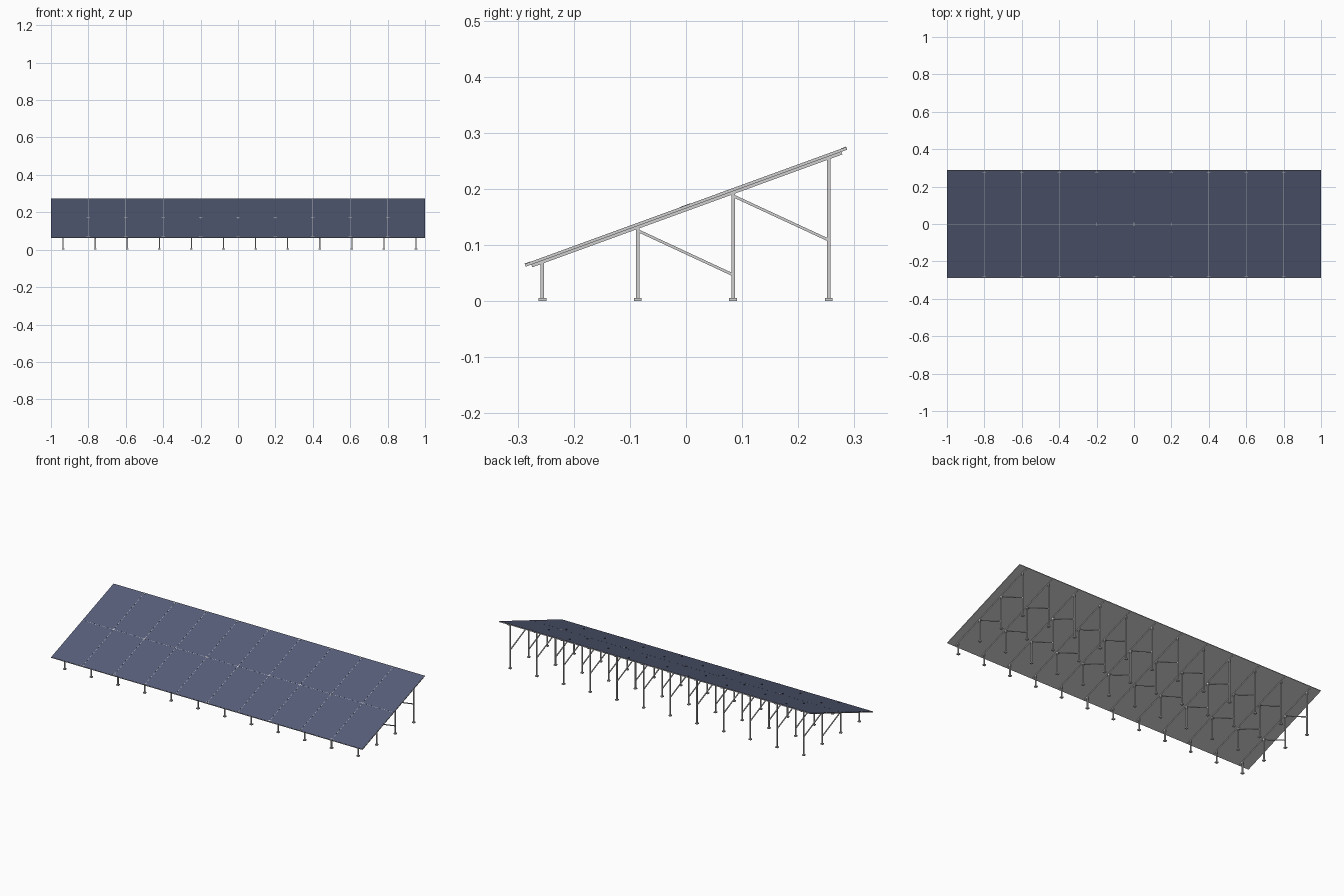
import bpy, math
from mathutils import Matrix, Vector

if "Cube" in bpy.data.objects:
    bpy.data.objects.remove(bpy.data.objects["Cube"])

TILT = math.radians(20)
CENTRE = Vector((0, 0, 0.168))
SLOPE = Matrix.Translation(CENTRE) @ Matrix.Rotation(TILT, 4, 'X')


def material(name, rgb):
    m = bpy.data.materials.new(name)
    m.diffuse_color = (*rgb, 1)
    m.use_nodes = True
    m.node_tree.nodes["Principled BSDF"].inputs["Base Color"].default_value = m.diffuse_color
    return m


silver = material("silver_metal", (0.62, 0.62, 0.62))
blue = material("panel_blue", (0.095, 0.112, 0.195))


def box(name, loc, size, mat, frame=Matrix.Identity(4)):
    """Box at loc with full size, placed in the given frame."""
    bpy.ops.mesh.primitive_cube_add(size=1)
    o = bpy.context.object
    o.name = name
    o.data.transform(frame @ Matrix.Translation(loc) @ Matrix.Diagonal((*size, 1)))
    o.data.materials.append(mat)
    return o


def beam(name, a, b, w, mat):
    """Square bar between two points in the same x plane."""
    a, b = Vector(a), Vector(b)
    d = b - a
    frame = Matrix.Translation((a + b) / 2) @ Matrix.Rotation(math.atan2(d.z, d.y), 4, 'X')
    return box(name, (0, 0, 0), (w, d.length, w), mat, frame)


# Panels: ten columns, two rows, metal tray with a blue face
L, T = 0.61, 0.005
EDGE = 0.0007
for i in range(10):
    for j in range(2):
        x, y = -0.9 + 0.2 * i, (j - 0.5) * L / 2
        box("panel_frame", (x, y, 0), (0.2, L / 2, T), silver, SLOPE)
        box("panel_face", (x, y, T / 2), (0.2 - 2 * EDGE, L / 2 - 2 * EDGE, 0.0006), blue, SLOPE)

# Small cross clamps where panel corners meet
for i in range(1, 10):
    x = -1 + 0.2 * i
    for y, ln in ((-L / 2 + 0.005, 0.01), (0, 0.02), (L / 2 - 0.005, 0.01)):
        box("clamp_long", (x, y, T / 2 + 0.0004), (0.003, ln, 0.001), silver, SLOPE)
        yy = y + (0.0035 if y < 0 else -0.0035 if y > 0 else 0)
        box("clamp_cross", (x, yy, T / 2 + 0.0004), (0.018, 0.003, 0.001), silver, SLOPE)

# Support frames: rafter, four posts with feet, two braces
POST_Y = (-0.256, -0.086, 0.084, 0.2545)


def under(y):
    return CENTRE.z + y * math.tan(TILT) - 0.0055 / math.cos(TILT)


for i in range(12):
    x = -0.935 + 0.1715 * i
    box("rafter", (x, 0, -0.005), (0.006, 0.588, 0.005), silver, SLOPE)
    for y in POST_Y:
        h = under(y)
        box("post", (x, y, h / 2), (0.006, 0.006, h), silver)
        box("foot", (x, y, 0.003), (0.014, 0.014, 0.006), silver)
    for a, b in ((1, 2), (2, 3)):
        top = under(POST_Y[a]) - 0.005
        beam("brace", (x, POST_Y[a], top), (x, POST_Y[b], top - 0.079), 0.005, silver)
